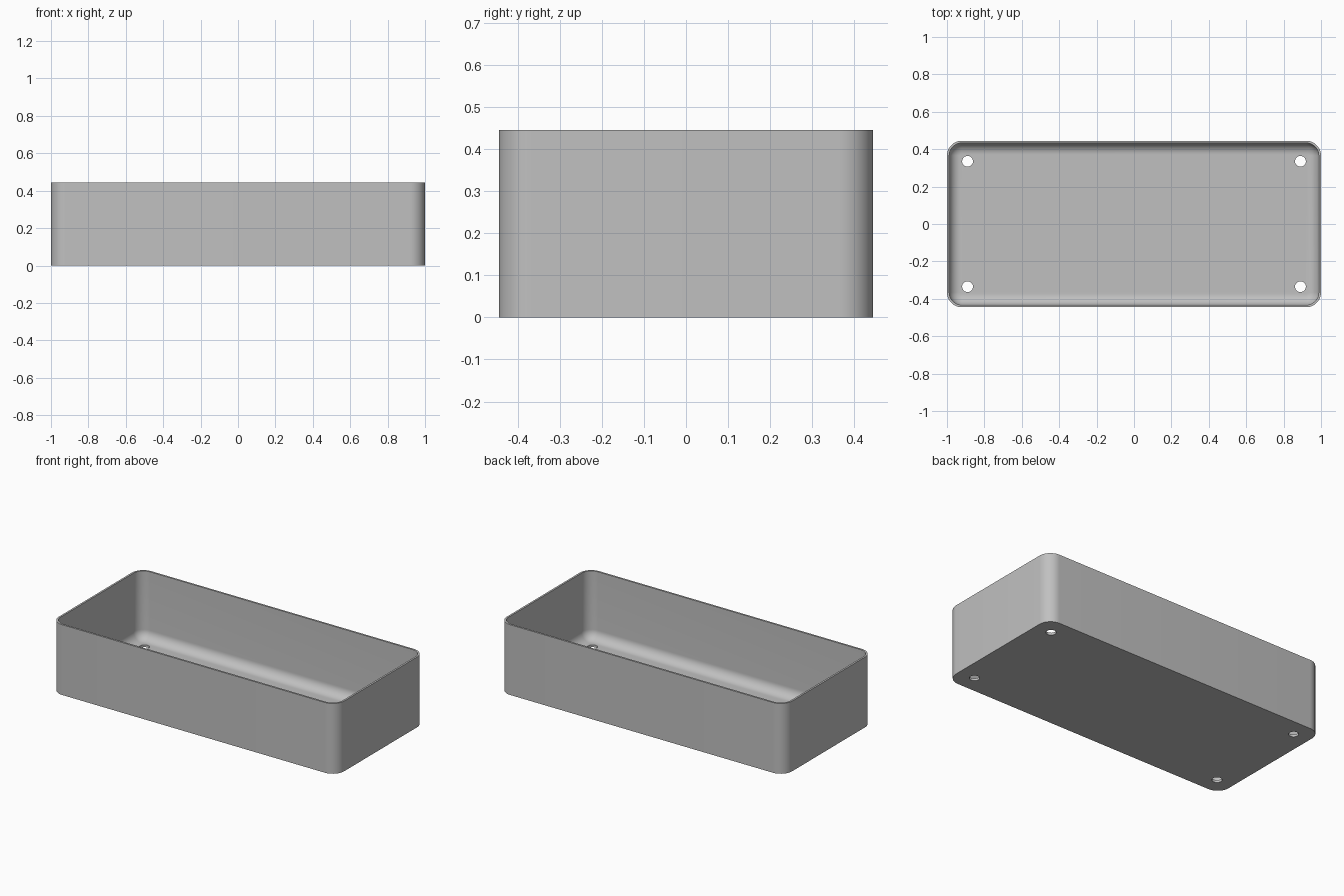
import bpy, bmesh, math

if "Cube" in bpy.data.objects:
    bpy.data.objects.remove(bpy.data.objects["Cube"], do_unlink=True)

LENGTH, WIDTH, HEIGHT = 2.0, 0.89, 0.445
CORNER, WALL, FLOOR, FILLET = 0.08, 0.012, 0.015, 0.06
HOLE_X, HOLE_Y, HOLE_RADIUS = 0.89, 0.335, 0.029
STEPS = 12

grey = bpy.data.materials.new("plain grey")
grey.use_nodes = True
colour = (0.53, 0.53, 0.53, 1.0)
grey.diffuse_color = colour
grey.node_tree.nodes["Principled BSDF"].inputs["Base Color"].default_value = colour


def rounded_ring(bm, inset, z):
    """Ring of vertices round a rounded rectangle, inset from the outside."""
    radius = CORNER - inset
    ring = []
    for quarter, (sx, sy) in enumerate(((1, 1), (-1, 1), (-1, -1), (1, -1))):
        cx = sx * (LENGTH / 2 - CORNER)
        cy = sy * (WIDTH / 2 - CORNER)
        for i in range(STEPS + 1):
            a = (quarter + i / STEPS) * math.pi / 2
            ring.append(bm.verts.new((cx + radius * math.cos(a),
                                      cy + radius * math.sin(a), z)))
    return ring


# Tray shell: outer wall, rim, inner wall, then the fillet down to the floor
profile = [(0, 0), (0, HEIGHT), (WALL, HEIGHT)]
for i in range(STEPS + 1):
    a = i / STEPS * math.pi / 2
    profile.append((WALL + FILLET * (1 - math.cos(a)),
                    FLOOR + FILLET * (1 - math.sin(a))))

bm = bmesh.new()
rings = [rounded_ring(bm, inset, z) for inset, z in profile]
for low, high in zip(rings, rings[1:]):
    for i in range(len(low)):
        j = (i + 1) % len(low)
        bm.faces.new((low[i], low[j], high[j], high[i]))
bm.faces.new(list(reversed(rings[0])))
bm.faces.new(rings[-1])
bmesh.ops.recalc_face_normals(bm, faces=bm.faces)
mesh = bpy.data.meshes.new("tray")
bm.to_mesh(mesh)
bm.free()
tray = bpy.data.objects.new("tray", mesh)
bpy.context.collection.objects.link(tray)
mesh.materials.append(grey)

# Drain holes through the floor, one near each corner
cutters = []
for sx in (-1, 1):
    for sy in (-1, 1):
        bpy.ops.mesh.primitive_cylinder_add(
            vertices=24, radius=HOLE_RADIUS, depth=0.1,
            location=(sx * HOLE_X, sy * HOLE_Y, 0))
        cutter = bpy.context.object
        cutter.name = "hole_cutter"
        cutter.hide_render = True
        cutter.data.materials.append(grey)
        cutters.append(cutter)
        hole = tray.modifiers.new("drain_hole", 'BOOLEAN')
        hole.operation = 'DIFFERENCE'
        hole.solver = 'EXACT'
        hole.object = cutter

bpy.ops.object.select_all(action='DESELECT')
tray.select_set(True)
bpy.context.view_layer.objects.active = tray
for name in [m.name for m in tray.modifiers]:
    bpy.ops.object.modifier_apply(modifier=name)
for cutter in cutters:
    bpy.data.objects.remove(cutter, do_unlink=True)

bpy.ops.object.shade_smooth_by_angle(angle=math.radians(30))
